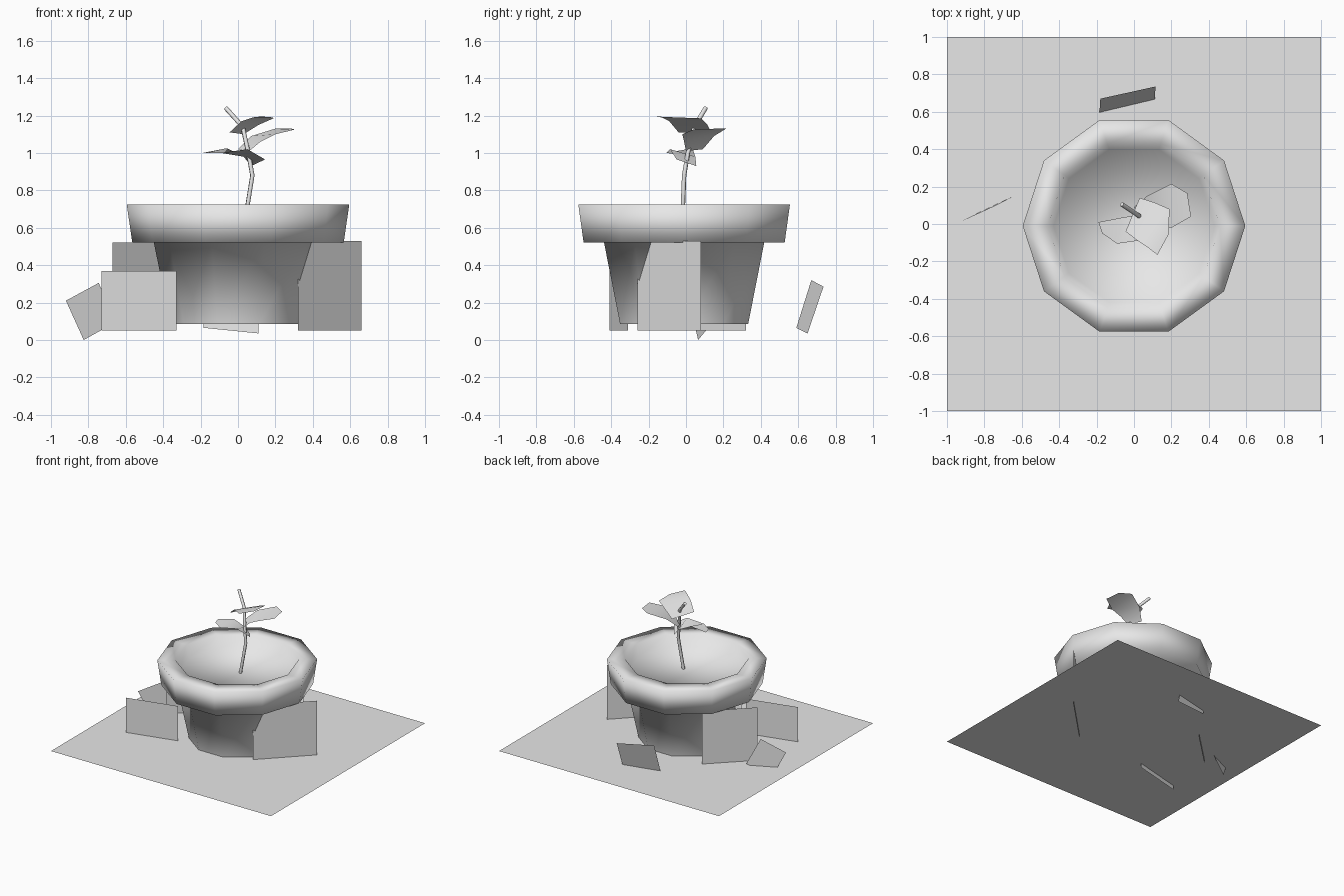
import bpy
import bmesh
import math

default_cube = bpy.data.objects.get("Cube")
if default_cube:
    bpy.data.objects.remove(default_cube, do_unlink=True)

# One shared plain material
grey = bpy.data.materials.new("plain grey")
grey.use_nodes = True
grey.diffuse_color = (0.8, 0.8, 0.8, 1)
grey.node_tree.nodes["Principled BSDF"].inputs["Base Color"].default_value = (0.8, 0.8, 0.8, 1)

GROUND = 0.085


def add_object(name, bm, smooth=False):
    """Turn a bmesh into a named object in the scene."""
    for face in bm.faces:
        face.smooth = smooth
    mesh = bpy.data.meshes.new(name)
    bm.to_mesh(mesh)
    bm.free()
    mesh.materials.append(grey)
    obj = bpy.data.objects.new(name, mesh)
    bpy.context.collection.objects.link(obj)
    return obj


def sheet(name, rows, smooth=False):
    """Bridge successive pairs of points into a thin strip."""
    bm = bmesh.new()
    pairs = [[bm.verts.new(point) for point in row] for row in rows]
    for (a, b), (c, d) in zip(pairs, pairs[1:]):
        bm.faces.new((a, b, d, c))
    for face in bm.faces:
        face.normal_update()
    if sum(face.normal.z for face in bm.faces) < 0:
        bmesh.ops.reverse_faces(bm, faces=bm.faces[:])
    return add_object(name, bm, smooth)


def lathe(name, profile, sides, centre_y):
    """Spin a radius/height profile and close its last ring with a disc."""
    bm = bmesh.new()
    rings = []
    for radius, height in profile:
        ring = []
        for i in range(sides):
            angle = math.tau * i / sides
            ring.append(bm.verts.new((radius * math.cos(angle),
                                      centre_y + radius * math.sin(angle), height)))
        rings.append(ring)
    for low, high in zip(rings, rings[1:]):
        for i in range(sides):
            j = (i + 1) % sides
            bm.faces.new((low[i], low[j], high[j], high[i]))
    bm.faces.new(rings[-1])
    return add_object(name, bm, smooth=True)


# Ground sheet
ground = bmesh.new()
bmesh.ops.create_grid(ground, x_segments=1, y_segments=1, size=1)
bmesh.ops.translate(ground, verts=ground.verts[:], vec=(0, 0, GROUND))
add_object("ground", ground)

# Ten-sided pot: tapering wall, overhanging rim, lip and soil disc
lathe("pot", [(0.36, GROUND), (0.45, 0.52), (0.565, 0.52),
              (0.595, 0.725), (0.46, 0.725), (0.43, 0.63)], sides=10, centre_y=-0.01)


# Upright cards leaning around the pot
def upright_card(name, start, end, top, bottom=0.05):
    sheet(name, [((*start, bottom), (*end, bottom)), ((*start, top), (*end, top))])


upright_card("left_card", (0.32, -0.26), (0.66, 0.08), top=0.53)
upright_card("front_card", (-0.73, -0.41), (-0.33, -0.31), top=0.37)
upright_card("right_card", (-0.67, 0.03), (-0.37, 0.32), top=0.52)

# Tilted cards half sunk in the ground
sheet("back_tilted_card", [((-0.185, 0.59, 0.065), (0.11, 0.65, 0.035)),
                           ((-0.18, 0.67, 0.32), (0.115, 0.735, 0.285))])
sheet("right_tilted_card", [((-0.92, 0.015, 0.21), (-0.825, 0.065, 0)),
                            ((-0.745, 0.095, 0.305), (-0.65, 0.145, 0.097))])

# Crooked stem
stem_curve = bpy.data.curves.new("stem", "CURVE")
stem_curve.dimensions = "3D"
stem_curve.bevel_depth = 0.012
stem_curve.bevel_resolution = 1
stem_curve.use_fill_caps = True
stem_path = [(0.035, -0.02, 0.62), (0.077, -0.01, 0.88), (0.055, 0.01, 1.0),
             (0.025, 0.045, 1.14), (-0.065, 0.105, 1.24)]
spline = stem_curve.splines.new("POLY")
spline.points.add(len(stem_path) - 1)
for point, position in zip(spline.points, stem_path):
    point.co = (*position, 1)
stem_curve.materials.append(grey)
stem = bpy.data.objects.new("stem", stem_curve)
bpy.context.collection.objects.link(stem)

# Curled leaves, each a strip from base to tip
sheet("lower_leaf", [((0.07, 0.055, 0.93), (0.145, -0.05, 0.965)),
                     ((0.03, 0.05, 0.98), (0.05, -0.085, 1.02)),
                     ((-0.06, 0.035, 1.025), (-0.09, -0.105, 1.0)),
                     ((-0.19, 0.01, 1.0), (-0.17, -0.05, 1.0))], smooth=True)
sheet("middle_leaf", [((0.0, 0.09, 1.02), (0.06, 0.0, 1.01)),
                      ((0.07, 0.15, 1.09), (0.12, -0.01, 1.06)),
                      ((0.2, 0.215, 1.13), (0.2, -0.02, 1.1)),
                      ((0.285, 0.165, 1.13), (0.305, 0.04, 1.125))], smooth=True)
sheet("upper_leaf", [((-0.045, -0.04, 1.11), (0.03, 0.14, 1.1)),
                     ((0.02, -0.09, 1.17), (0.11, 0.115, 1.15)),
                     ((0.08, -0.13, 1.19), (0.19, 0.08, 1.185)),
                     ((0.125, -0.165, 1.195), (0.185, -0.055, 1.19))], smooth=True)
